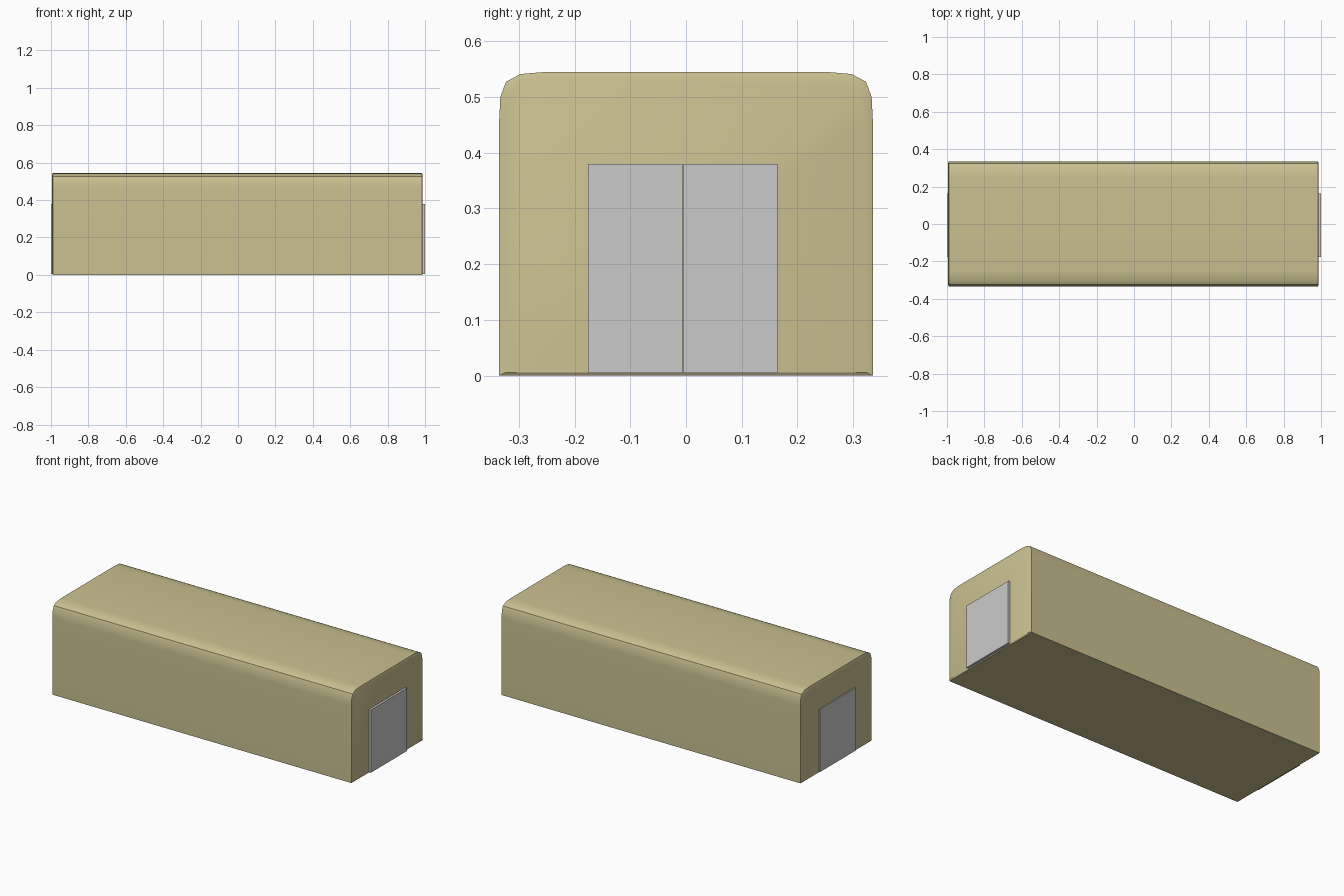
import bpy, bmesh, math

if "Cube" in bpy.data.objects:
    bpy.data.objects.remove(bpy.data.objects["Cube"])

def colour(name, rgb):
    m = bpy.data.materials.new(name)
    m.diffuse_color = (*rgb, 1)
    m.use_nodes = True
    m.node_tree.nodes["Principled BSDF"].inputs["Base Color"].default_value = m.diffuse_color
    return m

def add_object(name, bm, mat=None):
    bmesh.ops.recalc_face_normals(bm, faces=bm.faces)
    mesh = bpy.data.meshes.new(name)
    bm.to_mesh(mesh)
    bm.free()
    ob = bpy.data.objects.new(name, mesh)
    bpy.context.collection.objects.link(ob)
    if mat:
        mesh.materials.append(mat)
    return ob

# Body: box profile with rounded upper corners, lofted along x with slim chamfered ends
half = [(0.335, 0), (0.335, 0.46), (0.333, 0.5), (0.323, 0.527), (0.297, 0.541), (0.25, 0.545)]
inner = [(0.323, 0.006), (0.323, 0.46), (0.321, 0.498), (0.313, 0.519), (0.291, 0.53), (0.25, 0.533)]

def ring(bm, x, pts):
    loop = pts + [(-y, z) for y, z in reversed(pts)]
    return [bm.verts.new((x, y, z)) for y, z in loop]

bm = bmesh.new()
rings = [ring(bm, x, p) for x, p in
         [(-0.994, inner), (-0.990, half), (0.983, half), (0.987, inner)]]
for a, b in zip(rings, rings[1:]):
    n = len(a)
    for i in range(n):
        j = (i + 1) % n
        bm.faces.new((a[i], a[j], b[j], b[i]))
bm.faces.new(rings[0])
bm.faces.new(rings[-1])
body = add_object("container_body", bm, colour("tan", (0.59, 0.53, 0.28)))
bpy.context.view_layer.objects.active = body
body.select_set(True)
bpy.ops.object.shade_smooth_by_angle(angle=math.radians(32))

# Doors: a pair of thin leaves on each end
def door(name, x0, x1, y0, y1):
    bm = bmesh.new()
    bmesh.ops.create_cube(bm, size=1)
    for v in bm.verts:
        v.co.x = x1 if v.co.x > 0 else x0
        v.co.y = y1 if v.co.y > 0 else y0
        v.co.z = 0.38 if v.co.z > 0 else 0.005
    add_object(name, bm)

for end, x0, x1 in (("left", -1.0, -0.985), ("right", 0.978, 1.0)):
    door(end + "_door_leaf_a", x0, x1, -0.176, -0.0065)
    door(end + "_door_leaf_b", x0, x1, -0.0055, 0.164)
